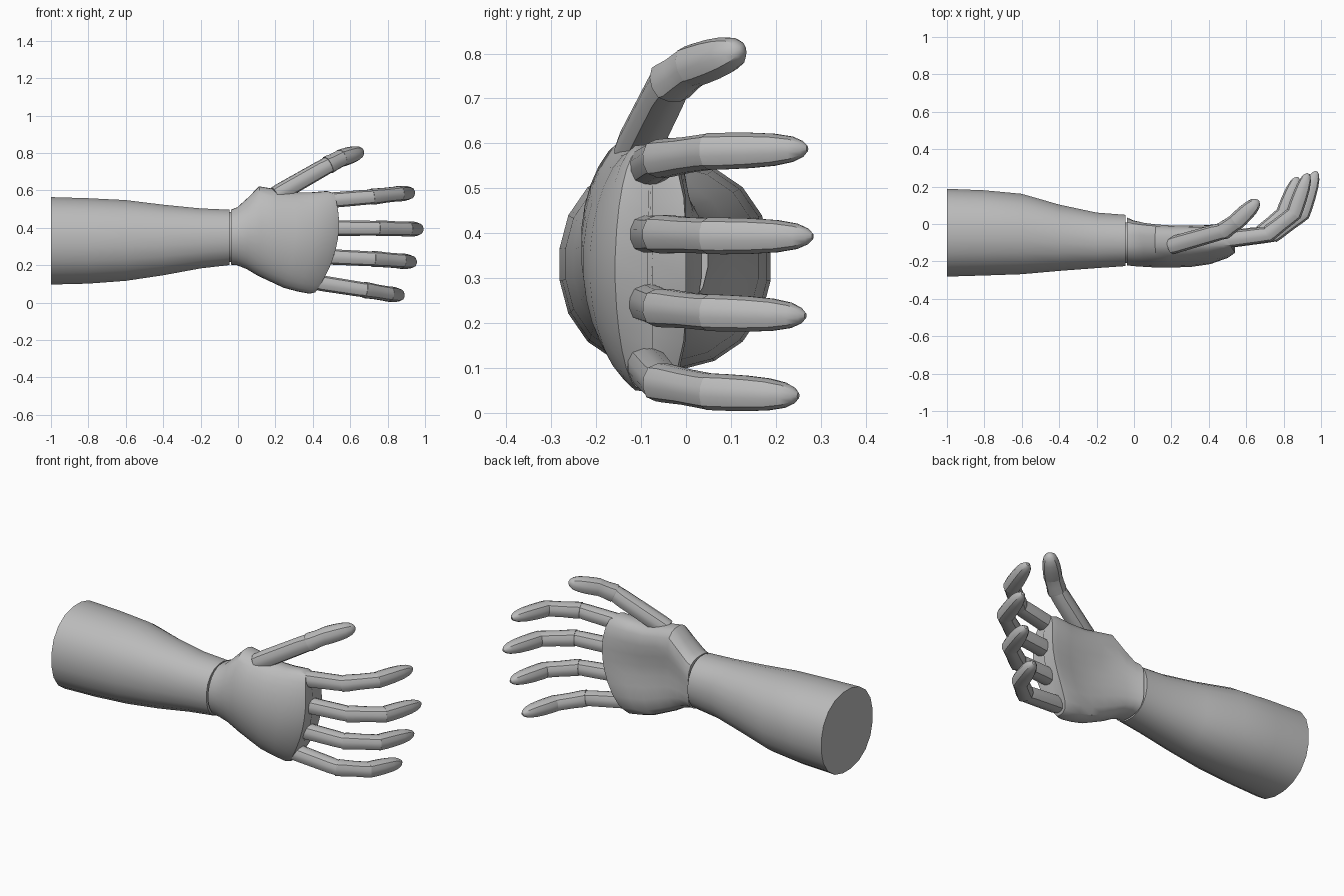
import bpy, bmesh, math
from mathutils import Vector

cube = bpy.data.objects.get("Cube")
if cube:
    bpy.data.objects.remove(cube, do_unlink=True)

grey = bpy.data.materials.new("plain_grey")
grey.use_nodes = True
colour = (0.5, 0.5, 0.5, 1)
grey.diffuse_color = colour
grey.node_tree.nodes["Principled BSDF"].inputs["Base Color"].default_value = colour
parts = []


def loft(name, rings):
    """Skin a row of rings and cap both ends."""
    bm = bmesh.new()
    rows = [[bm.verts.new(p) for p in ring] for ring in rings]
    n = len(rows[0])
    for a, b in zip(rows, rows[1:]):
        for i in range(n):
            j = (i + 1) % n
            bm.faces.new((a[i], a[j], b[j], b[i]))
    bm.faces.new(rows[0])
    bm.faces.new(rows[-1])
    bmesh.ops.recalc_face_normals(bm, faces=bm.faces)
    mesh = bpy.data.meshes.new(name)
    bm.to_mesh(mesh)
    bm.free()
    mesh.materials.append(grey)
    ob = bpy.data.objects.new(name, mesh)
    bpy.context.collection.objects.link(ob)
    parts.append(ob)


def oval(n, power):
    """Unit superellipse points."""
    pts = []
    for i in range(n):
        a = math.tau * (i + 0.5) / n
        c, s = math.cos(a), math.sin(a)
        r = (abs(c) ** power + abs(s) ** power) ** (-1 / power)
        pts.append((c * r, s * r))
    return pts


# Forearm: x, y range, z range
arm = [(-1, -.283, .19, .095, .566), (-.8, -.277, .182, .1, .56),
       (-.6, -.27, .163, .115, .55), (-.4, -.252, .105, .145, .525),
       (-.2, -.237, .062, .182, .505), (-.045, -.226, .05, .2, .498)]
rings = []
for x, y0, y1, z0, z1 in arm:
    rings.append([Vector((x, (y0 + y1) / 2 + u * (y1 - y0) / 2,
                          (z0 + z1) / 2 + v * (z1 - z0) / 2)) for u, v in oval(20, 2.2)])
loft("forearm", rings)

# Wrist core bridging the seam
loft("wrist_core", [[Vector((x, -.1 + u * .11, .35 + v * .135)) for u, v in oval(20, 2.2)]
                    for x in (-.06, .0)])

# Palm: rounded back, flat inner side, knuckle edge bowed in x
hand = [(0, -.222, .035, .203, .497), (.06, -.226, .025, .2, .51),
        (.16, -.23, .018, .18, .56), (.28, -.234, .013, .145, .622),
        (.42, -.234, .01, .115, .609), (.6, -.23, .008, .08, .59),
        (.78, -.215, .006, .06, .59), (.94, -.182, .006, .048, .597),
        (1, -.158, 0, .055, .585), (1, -.085, -.075, .075, .565)]
rings = []
for t, y0, y1, z0, z1 in hand:
    ring = []
    ym = -.105 if y0 < -.1 else -.08
    for i in range(28):
        a = math.tau * (i + 0.5) / 28
        c, s = math.cos(a), math.sin(a)
        p = 3.6 if c > 0 else 1.9
        r = (abs(c) ** p + abs(s) ** p) ** (-1 / p)
        y = ym + c * r * ((y1 - ym) if c > 0 else (ym - y0))
        if c > 0:  # hollow of the palm
            y -= .035 * c ** 6 * math.sin(math.pi * t)
        z = (z0 + z1) / 2 + s * r * (z1 - z0) / 2
        end = .54 - .95 * (z - .42) ** 2
        ring.append(Vector((-.038 + t * (end + .038), y, z)))
    rings.append(ring)
loft("palm", rings)

KNUCKLE = [(0, .95), (.12, 1), (.85, .96), (1, .93)]
MIDDLE = [(0, 1.02), (.12, 1.02), (.5, .95), (.88, .95), (1, .96)]
TIP = [(0, .98), (.15, .98), (.4, .95), (.65, .86), (.84, .68), (.95, .42), (1, .15)]


def finger(name, path, wide, deep):
    """Chain of lofted segments with mitred joints."""
    path = [Vector(p) for p in path]
    dirs = [(b - a).normalized() for a, b in zip(path, path[1:])]
    shapes = [KNUCKLE, MIDDLE, TIP]
    for k, d in enumerate(dirs):
        rings = []
        for t, s in shapes[k]:
            axis = d
            if t == 0 and k:
                axis = (d + dirs[k - 1]).normalized()
            if t == 1 and k < 2:
                axis = (d + dirs[k + 1]).normalized()
            depth = Vector((0, 0, 1)).cross(axis).normalized()
            width = axis.cross(depth)
            centre = path[k].lerp(path[k + 1], t)
            rings.append([centre + depth * u * deep * s + width * v * wide * s
                          for u, v in oval(12, 2.7)])
        loft(name + ("_base", "_middle", "_tip")[k], rings)


# Fingers: length offset, tip height in y, z at base, joints and tip
for name, dx, tip_y, z in (("index_finger", -.045, .27, (.543, .566, .582, .588)),
                           ("middle_finger", 0, .282, (.398, .398, .394, .393)),
                           ("ring_finger", -.035, .266, (.247, .234, .223, .216)),
                           ("little_finger", -.1, .25, (.108, .068, .047, .038))):
    finger(name, [(.46 + dx * .4, -.09, z[0]), (.745 + dx * .7, -.055, z[1]),
                  (.9 + dx, .055, z[2]), (.975 + dx, tip_y, z[3])], .042, .044)

# Thumb
finger("thumb", [(.2, -.115, .575), (.48, -.035, .735),
                 (.55, .015, .772), (.665, .125, .81)], .047, .048)

# Smooth shading with crisp edges
bpy.ops.object.select_all(action='DESELECT')
for ob in parts:
    ob.select_set(True)
bpy.context.view_layer.objects.active = parts[0]
bpy.ops.object.shade_smooth_by_angle(angle=math.radians(35))
